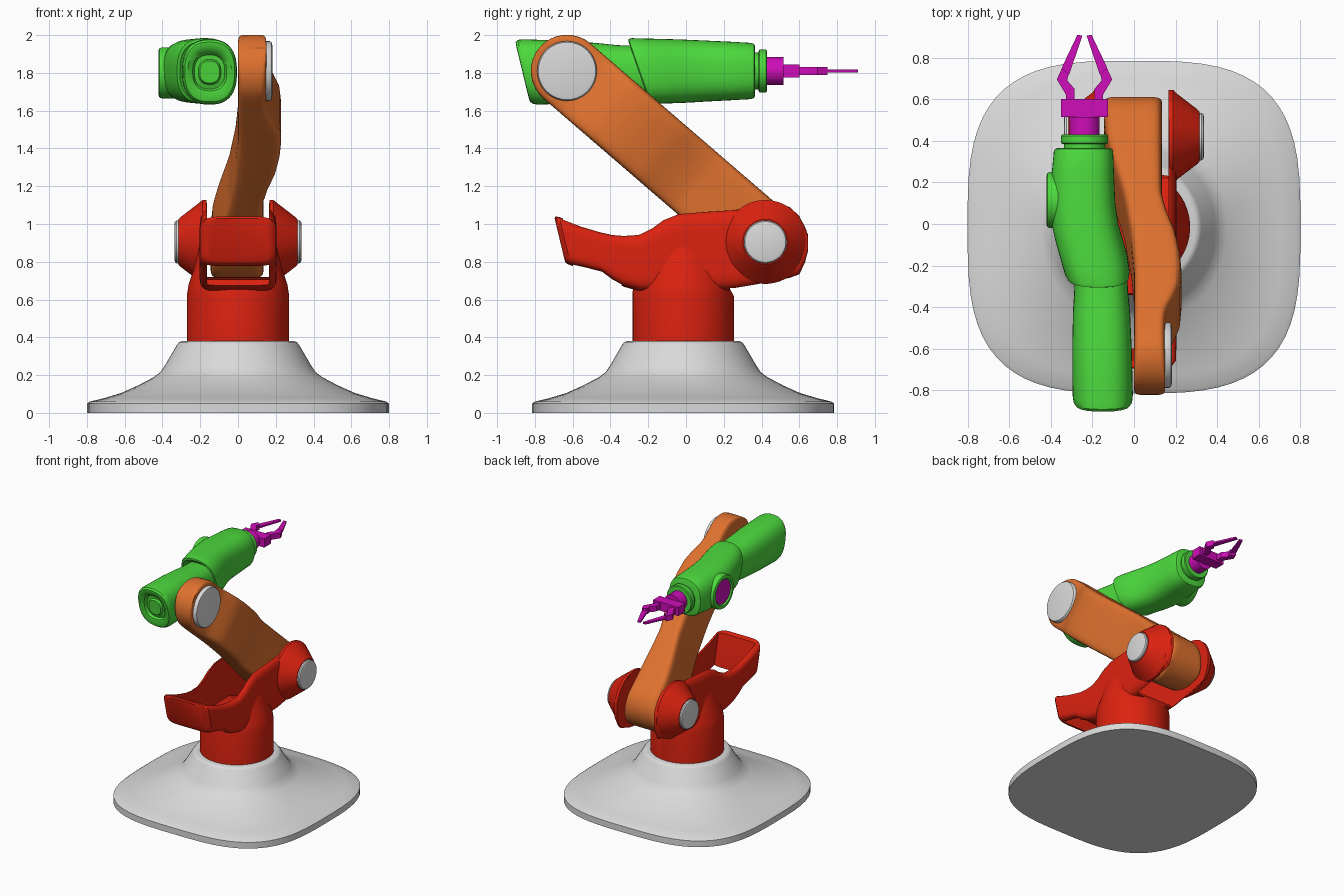
import bpy, bmesh, math
from mathutils import Vector

if "Cube" in bpy.data.objects:
    bpy.data.objects.remove(bpy.data.objects["Cube"])

X, Y, Z = Vector((1, 0, 0)), Vector((0, 1, 0)), Vector((0, 0, 1))


def material(name, rgb):
    m = bpy.data.materials.new(name)
    m.diffuse_color = (*rgb, 1)
    m.use_nodes = True
    m.node_tree.nodes["Principled BSDF"].inputs["Base Color"].default_value = m.diffuse_color
    return m


GREY = material("light grey", (0.70, 0.70, 0.70))
RED = material("red", (0.72, 0.016, 0.005))
ORANGE = material("orange", (0.73, 0.165, 0.028))
GREEN = material("green", (0.073, 0.70, 0.047))
MAGENTA = material("magenta", (0.62, 0.004, 0.48))


def finish(name, bm, mat, angle=35):
    bmesh.ops.recalc_face_normals(bm, faces=bm.faces)
    me = bpy.data.meshes.new(name)
    bm.to_mesh(me)
    bm.free()
    me.materials.append(mat)
    ob = bpy.data.objects.new(name, me)
    bpy.context.collection.objects.link(ob)
    smooth(ob, angle)
    return ob


def smooth(ob, angle=35):
    bpy.ops.object.select_all(action='DESELECT')
    ob.select_set(True)
    bpy.context.view_layer.objects.active = ob
    bpy.ops.object.shade_smooth_by_angle(angle=math.radians(angle))


def ring(c, u, v, hu, hv, n=2.0, count=48):
    """Superellipse ring: n=2 is round, larger n is squarer."""
    pts = []
    for i in range(count):
        a = 2 * math.pi * (i + 0.5) / count
        ca, sa = math.cos(a), math.sin(a)
        pts.append(Vector(c) + u * math.copysign(abs(ca) ** (2 / n), ca) * hu
                   + v * math.copysign(abs(sa) ** (2 / n), sa) * hv)
    return pts


def loft(name, rings, mat, angle=35):
    bm = bmesh.new()
    vs = [[bm.verts.new(p) for p in r] for r in rings]
    k = len(vs[0])
    for a, b in zip(vs, vs[1:]):
        for i in range(k):
            bm.faces.new((a[i], a[(i + 1) % k], b[(i + 1) % k], b[i]))
    bm.faces.new(vs[0])
    bm.faces.new(vs[-1])
    return finish(name, bm, mat, angle)


def prism(name, pts, axis, mat):
    """Polygon of 3D points centred on a plane, extruded both ways along axis."""
    bm = bmesh.new()
    f = bm.faces.new([bm.verts.new(Vector(p) - axis) for p in pts])
    r = bmesh.ops.extrude_face_region(bm, geom=[f])
    bmesh.ops.translate(bm, verts=[g for g in r["geom"] if isinstance(g, bmesh.types.BMVert)],
                        vec=axis * 2)
    return finish(name, bm, mat)


def side_disc(name, prof, y, z, mat):
    """Turned part about an x-parallel axis; prof = (x, radius)."""
    return loft(name, [ring((x, y, z), Y, Z, r, r) for x, r in prof], mat)


def tube(name, prof, x, z, mat):
    """Turned part about a y-parallel axis; prof = (y, radius)."""
    return loft(name, [ring((x, y, z), X, Z, r, r) for y, r in prof], mat)


def lerp_keys(keys, t):
    for (a, va), (b, vb) in zip(keys, keys[1:]):
        if t <= b:
            return va + (vb - va) * max(0, (t - a) / (b - a))
    return keys[-1][1]


# Flared base: rounded square foot blending to a round neck
C = -0.015
foot = [(0, .80, 3.2), (.05, .80, 3.2), (.06, .785, 3.2), (.078, .71, 3.1), (.105, .62, 2.9),
        (.145, .53, 2.6), (.19, .445, 2.3), (.215, .412, 2.15), (.25, .388, 2.05),
        (.36, .324, 2), (.375, .312, 2), (.38, .295, 2)]
loft("base", [ring((0, C, z), X, Y, r, r, n, 64) for z, r, n in foot], GREY, 40)

# Turret column and cradle, both hollowed by one slot cutter
column = loft("turret_column", [ring((0, C, z), X, Y, r, r) for z, r in
              [(.36, .27), (.63, .27), (.68, .262), (.76, .235), (.92, .195)]], RED)
cradle_keys = [  # y, bottom, top, half width, tilt
    (-.668, .80, 1.03, .165, -.24), (-.66, .79, 1.04, .187, -.24), (-.64, .78, 1.037, .202, -.24),
    (-.54, .762, .992, .205, -.15), (-.45, .742, .962, .205, -.05), (-.39, .70, .948, .205, 0),
    (-.33, .668, .944, .205, 0), (-.25, .645, .95, .205, 0), (-.18, .64, .985, .205, 0),
    (-.12, .64, 1.03, .205, 0), (-.04, .64, 1.063, .205, 0), (.10, .64, 1.075, .205, 0),
    (.26, .65, 1.085, .205, 0), (.38, .67, 1.115, .205, 0), (.48, .69, 1.122, .205, 0),
    (.55, .705, 1.10, .205, 0), (.60, .725, 1.05, .205, 0), (.63, .79, .99, .20, 0),
    (.645, .85, .95, .19, 0)]
cradle = loft("turret_cradle", [ring((0, y, (b + t) / 2), X, Z + Y * k, h, (t - b) / 2, 6)
                                for y, b, t, h, k in cradle_keys], RED)
slot = prism("slot_cutter", [(0, y, z) for y, z in
             [(-.70, 1.25), (-.655, 1.04), (-.60, .80), (-.58, .60), (-.36, .60), (-.335, .705),
              (.12, .72), (.22, .68), (.29, .55), (.85, .55), (.85, 1.25)]], X * .165, RED)
slot.hide_render = True
for ob in (column, cradle):
    m = ob.modifiers.new("slot", 'BOOLEAN')
    m.operation, m.solver, m.object = 'DIFFERENCE', 'EXACT', slot
    bpy.context.view_layer.objects.active = ob
    bpy.ops.object.modifier_move_to_index(modifier="slot", index=0)
    bpy.ops.object.modifier_apply(modifier="slot")
    smooth(ob)
bpy.data.objects.remove(slot)

# Shoulder hubs with grey caps
for s, side in ((1, "right"), (-1, "left")):
    side_disc("shoulder_hub_" + side, [(s * x, r) for x, r in
              [(.168, .222), (.188, .222), (.20, .212), (.30, .135), (.315, .12)]], .42, .905, RED)
    side_disc("shoulder_cap_" + side, [(s * x, r) for x, r in
              [(.30, .114), (.325, .114), (.333, .108), (.337, .095)]], .42, .905, GREY)

# Orange main arm: stadium outline whose sides bend in x
P0, P1 = Vector((0, .42, .905)), Vector((0, -.63, 1.81))
D = (P1 - P0).normalized()
N = X.cross(D).normalized()
L, R = (P1 - P0).length, .192
left_keys = [(0, -.145), (.1, -.135), (.2, -.108), (.37, -.05), (.55, -.015), (.7, 0), (1, 0)]
right_keys = [(0, .135), (.36, .135), (.44, .16), (.53, .20), (.62, .222), (.7, .23),
              (.78, .222), (.84, .195), (.89, .162), (.93, .152), (1, .15)]
stations = [(-R * math.cos(a), R * math.sin(a)) for a in
            [math.radians(d) for d in (4, 12, 22, 33, 45, 57, 70, 80)]]
stations += [(L * i / 32, R) for i in range(33)]
stations += [(L - d, w) for d, w in reversed(stations[:8])]
rings = []
for d, w in stations:
    xl, xr = lerp_keys(left_keys, d / L), lerp_keys(right_keys, d / L)
    rings.append(ring(P0 + D * d + X * (xl + xr) / 2, X, N, (xr - xl) / 2, w, 7))
loft("main_arm", rings, ORANGE, 40)
side_disc("elbow_cap", [(.13, .158), (.168, .158), (.178, .152), (.182, .135)], -.63, 1.81, GREY)

# Green rear forearm, slanted end with a recessed boss
EZ = 1.805
rear = [(-.85, .045, .05, -.1), (-.85, .052, .058, -.1), (-.832, .06, .066, -.1),
        (-.828, .08, .09, -.15), (-.852, .09, .10, -.2), (-.866, .115, .135, -.24),
        (-.864, .132, .158, -.24), (-.85, .141, .17, -.24), (-.82, .145, .173, -.24),
        (-.60, .143, .166, -.2), (-.42, .137, .152, -.25), (-.32, .129, .142, -.3),
        (-.20, .125, .138, -.35)]
loft("rear_forearm", [ring((-.15 - .015 * (y + .85), y, EZ), X, Z + Y * k, a, b, 2.5)
                      for y, a, b, k in rear], GREEN)

# Green front forearm, offset sideways
fore = [(-.235, -.165, .125, .14, -.35), (-.25, -.17, .138, .158, -.35),
        (-.245, -.173, .15, .17, -.35), (-.225, -.178, .156, .174, -.35),
        (-.16, -.192, .161, .172, -.33), (-.08, -.215, .162, .17, -.25),
        (0, -.235, .16, .167, -.15), (.10, -.247, .157, .162, -.05), (.24, -.246, .150, .155, 0),
        (.345, -.243, .143, .149, 0), (.36, -.242, .138, .144, 0), (.366, -.24, .125, .13, 0)]
loft("front_forearm", [ring((x, y, 1.81), X, Z + Y * k, a, b, 2.6)
                       for y, x, a, b, k in fore], GREEN)
side_disc("side_ring", [(-.32, .135), (-.405, .135), (-.416, .13), (-.42, .12), (-.42, .105),
                        (-.408, .098)], .115, 1.80, GREEN)
side_disc("side_plate", [(-.40, .096), (-.411, .096)], .115, 1.80, MAGENTA)

# Wrist collar and magenta gripper
GX, GZ = -.238, 1.81
tube("wrist_collar", [(.35, .098), (.384, .098), (.384, .106), (.39, .113), (.424, .113),
                      (.43, .107)], GX, GZ, GREEN)
tube("wrist_shaft", [(.42, .073), (.515, .073)], GX, GZ, MAGENTA)
prism("gripper_block", [(GX + x, y, GZ) for x, y in
      [(-.113, .515), (.113, .515), (.113, .60), (-.113, .60)]], Z * .035, MAGENTA)
knuckle = [(.088, .59), (.088, .62), (.133, .695), (.108, .75), (.076, .72), (.083, .69), (.048, .65),
           (.048, .59)]
blade = [(.118, .705), (.105, .76), (.034, .91), (.010, .905), (.073, .72)]
for s, side in ((1, "right"), (-1, "left")):
    prism("finger_knuckle_" + side, [(GX + s * x, y, GZ) for x, y in knuckle], Z * .022, MAGENTA)
    prism("finger_blade_" + side, [(GX + s * x, y, GZ) for x, y in blade], Z * .007, MAGENTA)
